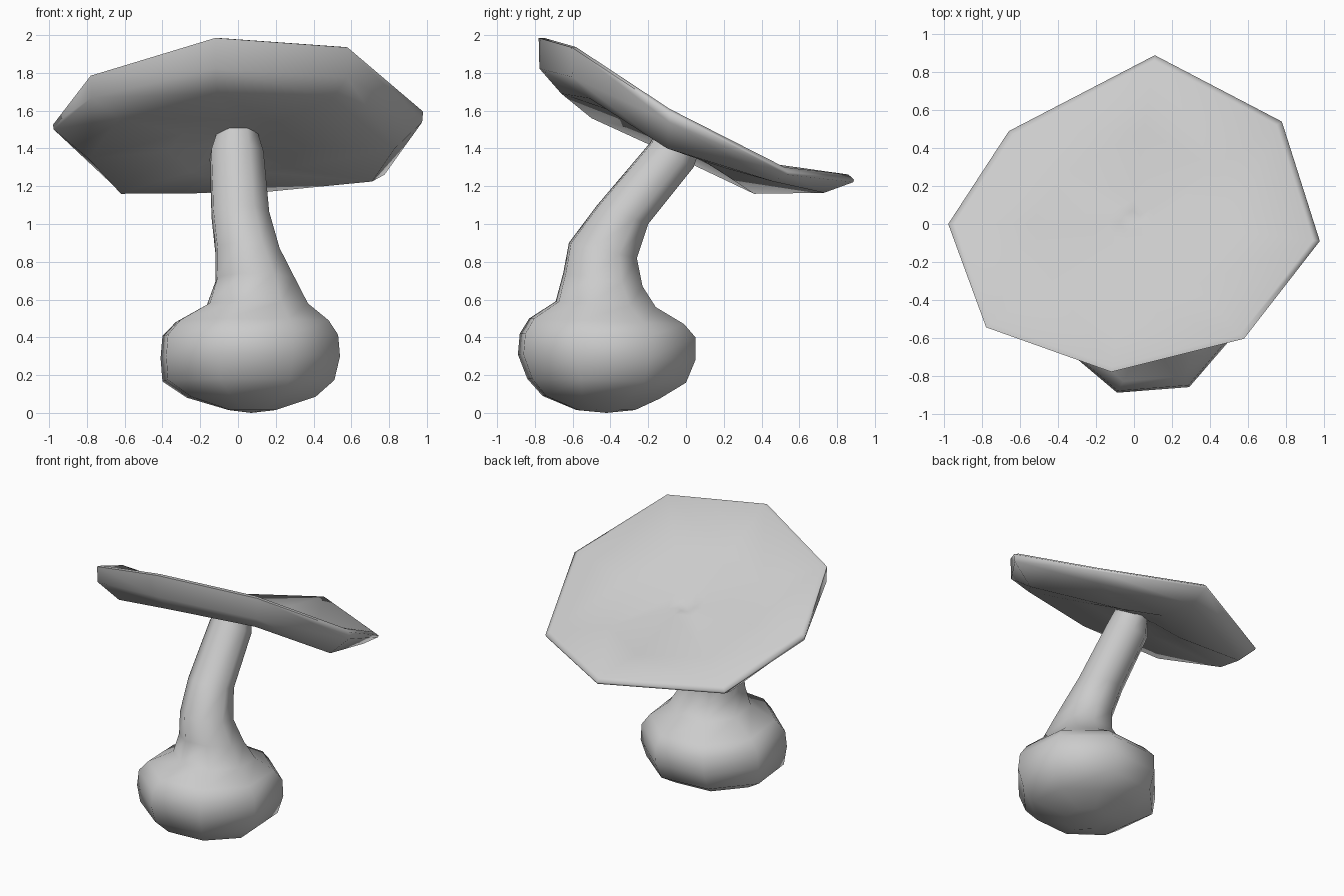
import bpy, bmesh, math
from mathutils import Vector

if "Cube" in bpy.data.objects:
    bpy.data.objects.remove(bpy.data.objects["Cube"])


def loft(name, rings, angle):
    """Skin a list of equal-length rings; a one-point ring closes an end."""
    bm = bmesh.new()
    loops = [[bm.verts.new(p) for p in r] for r in rings]
    for a, b in zip(loops, loops[1:]):
        n = max(len(a), len(b))
        for i in range(n):
            j = (i + 1) % n
            if len(a) == 1:
                bm.faces.new((a[0], b[j], b[i]))
            elif len(b) == 1:
                bm.faces.new((a[i], a[j], b[0]))
            else:
                bm.faces.new((a[i], a[j], b[j], b[i]))
    bmesh.ops.recalc_face_normals(bm, faces=bm.faces)
    mesh = bpy.data.meshes.new(name)
    bm.to_mesh(mesh)
    bm.free()
    ob = bpy.data.objects.new(name, mesh)
    bpy.context.collection.objects.link(ob)
    bpy.ops.object.select_all(action='DESELECT')
    ob.select_set(True)
    bpy.context.view_layer.objects.active = ob
    bpy.ops.object.shade_smooth_by_angle(angle=math.radians(angle))
    return ob


# Bulb and bent stem: x range, front (y, z), back (y, z) of each ring
sections = [
    (-.05, .20, -.58, .015, -.27, .015),
    (-.27, .41, -.76, .09, -.14, .075),
    (-.40, .51, -.84, .18, .00, .16),
    (-.41, .54, -.89, .31, .05, .28),
    (-.40, .53, -.88, .42, .05, .40),
    (-.33, .48, -.83, .50, -.01, .47),
    (-.165, .37, -.69, .59, -.16, .56),
    (-.12, .30, -.65, .74, -.23, .67),
    (-.12, .22, -.62, .90, -.26, .82),
    (-.14, .165, -.47, 1.10, -.20, 1.00),
    (-.15, .135, -.19, 1.43, .04, 1.30),
    (-.11, .10, -.13, 1.54, .08, 1.42),
]


def stem_ring(x0, x1, yf, zf, yb, zb):
    ring = []
    for k in range(8):
        a = math.radians(27 + 45 * k)
        u, v = math.cos(a) / .951, math.sin(a) / .951
        ring.append(((x0 + x1) / 2 + u * (x1 - x0) / 2,
                     (yf + yb) / 2 + v * (yb - yf) / 2,
                     (zf + zb) / 2 + v * (zb - zf) / 2))
    return ring


body = [stem_ring(*s) for s in sections]
loft("stem_and_bulb", [[(.07, -.42, 0)]] + body + [[(-.01, -.02, 1.46)]], 70)

# Tilted eight-sided cap: rim corners, rim thickness, underside corners
rim = [Vector(p) for p in (
    (.11, .89, 1.24), (-.66, .49, 1.22), (-.98, 0, 1.53), (-.78, -.545, 1.79),
    (-.12, -.78, 1.99), (.58, -.605, 1.94), (.98, -.09, 1.60), (.78, .54, 1.28))]
under = [Vector(p) for p in (
    (.10, .73, 1.165), (-.62, .36, 1.16), (-.79, -.03, 1.345), (-.63, -.50, 1.56),
    (-.11, -.66, 1.69), (.50, -.51, 1.665), (.83, -.10, 1.40), (.71, .46, 1.225))]
rim_drop = (.02, .02, .03, .12, .165, .16, .06, .02)
dish = (.06, .05, .03, .025, .02, .025, .03, .05)
centre = Vector((-.015, .015, 1.525))


def cap_ring(scale, drops):
    return [centre.lerp(p, scale) - Vector((0, 0, d)) for p, d in zip(rim, drops)]


cap = [
    [centre - Vector((0, 0, .03))],
    cap_ring(.06, [.025] * 8),
    cap_ring(.13, [.01] * 8),
    cap_ring(.55, dish),
    cap_ring(.965, [-.012] * 8),
    cap_ring(1, [.005] * 8),
    cap_ring(.995, rim_drop),
    under,
    cap_ring(.36, [.14] * 8),
    cap_ring(.15, [.10] * 8),
    [centre - Vector((0, 0, .09))],
]
loft("cap", cap, 70)
